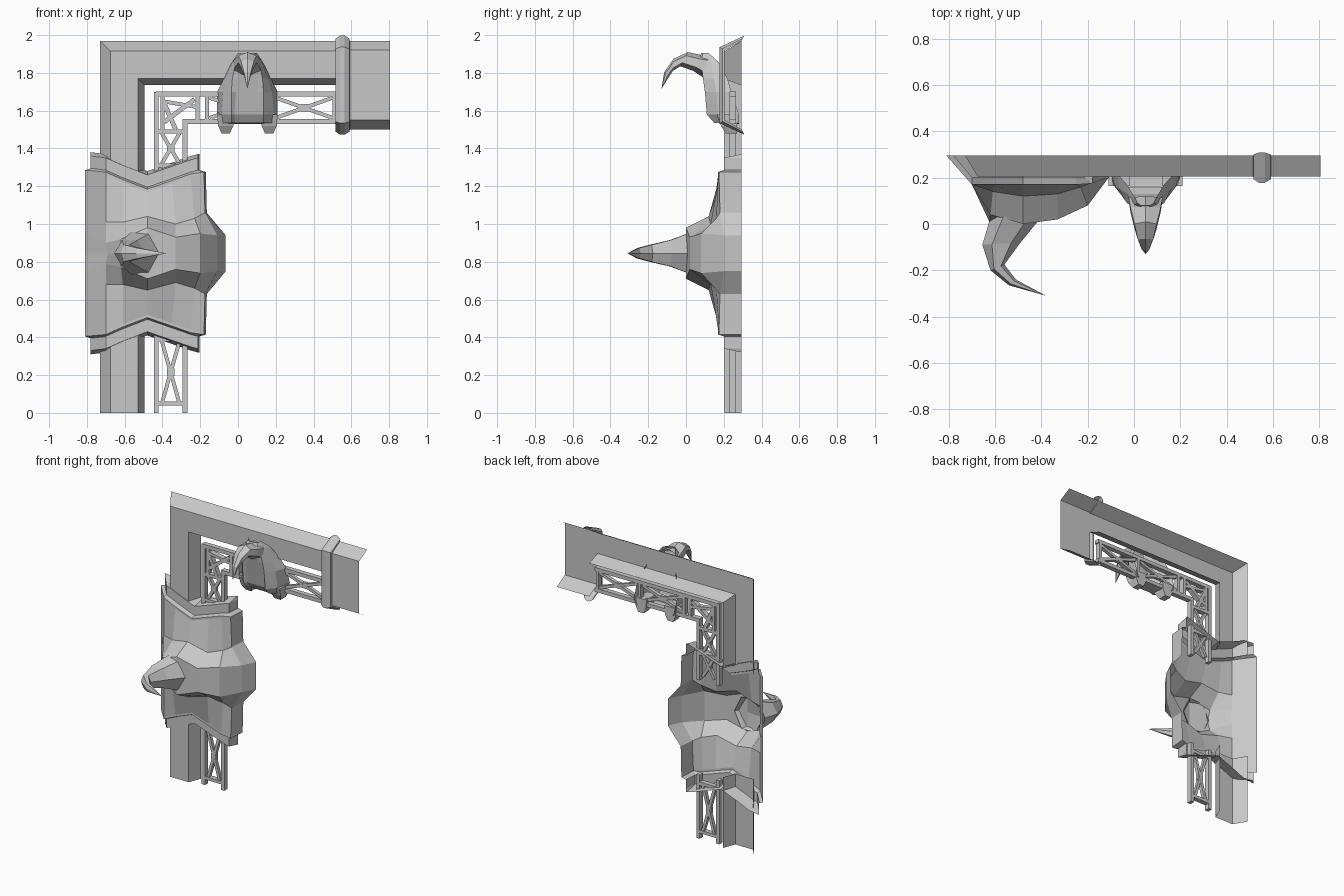
import bpy, bmesh, math
from mathutils import Vector

cube = bpy.data.objects.get("Cube")
if cube:
    bpy.data.objects.remove(cube)

grey = bpy.data.materials.new("plain grey")
grey.use_nodes = True
grey.diffuse_color = (0.58, 0.58, 0.58, 1)
grey.node_tree.nodes["Principled BSDF"].inputs["Base Color"].default_value = grey.diffuse_color

BACK = 0.295      # open rear plane of the shells
FRONT = 0.205     # front plane of the beams
MID = 0.845       # mirror height of the large head


def finish(name, bm, face_front=False):
    bmesh.ops.remove_doubles(bm, verts=bm.verts, dist=0.0005)
    bmesh.ops.recalc_face_normals(bm, faces=bm.faces)
    # Open shells must point towards the front
    if face_front and sum(f.normal.y * f.calc_area() for f in bm.faces) > 0:
        bmesh.ops.reverse_faces(bm, faces=bm.faces)
    mesh = bpy.data.meshes.new(name)
    bm.to_mesh(mesh)
    bm.free()
    mesh.materials.append(grey)
    obj = bpy.data.objects.new(name, mesh)
    bpy.context.collection.objects.link(obj)
    return obj


def add_grid(bm, rows, closed=False):
    """Skin a list of point rows with quads."""
    verts = [[bm.verts.new(p) for p in row] for row in rows]
    count = len(rows[0])
    for a, b in zip(verts, verts[1:]):
        for i in range(count if closed else count - 1):
            j = (i + 1) % count
            bm.faces.new((a[i], a[j], b[j], b[i]))
    return verts


def shell(name, rows):
    bm = bmesh.new()
    add_grid(bm, rows)
    return finish(name, bm, True)


def horn(name, sections, tip, sides):
    """Each section is two opposite points and a half-width vector."""
    rows = []
    for a, b, w in sections:
        a, b, w = Vector(a), Vector(b), Vector(w)
        mid, half = (a + b) / 2, (a - b) / 2
        angles = [math.tau * i / sides for i in range(sides)]
        rows.append([mid + half * math.cos(t) + w * math.sin(t) for t in angles])
    bm = bmesh.new()
    last = add_grid(bm, rows, True)[-1]
    end = bm.verts.new(tip)
    for i in range(sides):
        bm.faces.new((last[i], last[(i + 1) % sides], end))
    return finish(name, bm)


def add_bar(bm, p, q, width, y0=0.23, y1=0.265):
    """Rectangular bar between two (x, z) points."""
    p, q = Vector(p), Vector(q)
    d = (q - p).normalized() * width / 2
    n = Vector((-d.y, d.x))
    corners = (p + n, q + n, q - n, p - n)
    rows = [[(c.x, y, c.y) for c in corners] for y in (y0, y1)]
    v = add_grid(bm, rows, True)
    bm.faces.new(v[0])
    bm.faces.new(v[1][::-1])


# Bevelled open-backed beams of the frame
section = [(0, BACK), (0.055, FRONT), (0.2, FRONT), (0.235, BACK)]
shell("corner_beam", [[(-0.73 + d, y, 1.27), (-0.73 + d, y, 1.97 - d), (0.55, y, 1.97 - d)]
                      for d, y in section])
shell("lower_beam", [[(-0.73 + d, y, 0), (-0.73 + d, y, 0.5)] for d, y in section])


# Wide end panel and the collar ring around it
def panel_row(x, o):
    return [(x, BACK + o * 0.5, 1.97 + o), (x, FRONT - o, 1.92 + o * 0.6),
            (x, FRONT - o, 1.55 - o * 0.6), (x, BACK + o * 0.5, 1.5 - o)]


shell("end_panel", [panel_row(x, 0) for x in (0.55, 0.805)])
shell("end_ring", [panel_row(x, o) for x, o in
                   ((0.515, 0), (0.517, 0.012), (0.54, 0.027), (0.565, 0.027), (0.59, 0.012), (0.592, 0))])

# Lattice rails
L, R, B, T = -0.433, -0.28, 1.542, 1.688
rails = bmesh.new()
add_bar(rails, (L, 0), (L, 0.45), 0.026)
add_bar(rails, (R, 0), (R, 0.45), 0.026)
add_bar(rails, (L, 1.12), (L, 1.7), 0.026)
add_bar(rails, (R, 1.12), (R, B), 0.026)
add_bar(rails, (L, T), (0.53, T), 0.026)
add_bar(rails, (R - 0.013, B), (0.53, B), 0.026)
finish("lattice_rails", rails)

# Lattice cross braces
braces = bmesh.new()


def brace(x0, z0, x1, z1):
    add_bar(braces, (x0, z0), (x1, z1), 0.02, 0.235, 0.26)
    add_bar(braces, (x0, z1), (x1, z0), 0.02, 0.236, 0.259)
    cx, cz = (x0 + x1) / 2, (z0 + z1) / 2
    add_bar(braces, (cx - 0.02, cz), (cx + 0.02, cz), 0.04, 0.237, 0.258)


for z0, z1 in ((0.05, 0.38), (1.15, 1.31), (1.32, 1.48)):
    brace(L + 0.03, z0, R - 0.03, z1)
for z in (0.05, 0.39, 1.31, 1.49):
    add_bar(braces, (L, z), (R, z), 0.022)
for x0, x1 in ((-0.15, 0.16), (0.2, 0.5)):
    brace(x0, B + 0.02, x1, T - 0.02)
for x in (-0.215, -0.165, 0.18, 0.51):
    add_bar(braces, (x, B), (x, T), 0.022)
# Corner triangles
add_bar(braces, (-0.4, 1.5), (-0.4, T), 0.02)
add_bar(braces, (-0.4, 1.66), (-0.33, 1.5), 0.024)
add_bar(braces, (-0.4, 1.65), (-0.22, 1.62), 0.02)
add_bar(braces, (-0.39, 1.54), (-0.23, 1.66), 0.024)
finish("lattice_braces", braces)

# Large head: upper half rows from the rim to the middle, then mirrored
rim = [(-0.81, BACK, 1.27), (-0.7, 0.17, 1.26), (-0.61, 0.17, 1.22), (-0.48, 0.17, 1.17),
       (-0.35, 0.17, 1.215), (-0.25, 0.17, 1.25), (-0.18, 0.175, 1.26), (-0.17, BACK, 1.26)]
brow = [(-0.81, BACK, 1.06), (-0.7, 0.17, 1.01), (-0.61, 0.14, 1.01), (-0.48, 0.12, 1.04),
        (-0.33, 0.13, 1), (-0.23, 0.16, 1.03), (-0.175, 0.18, 1.06), (-0.165, BACK, 1.06)]
cheek = [(-0.81, BACK, 0.95), (-0.7, 0.17, 0.9), (-0.62, 0.04, 0.92), (-0.48, 0, 0.98),
         (-0.33, 0.02, 0.93), (-0.2, 0.08, 0.95), (-0.11, 0.2, 0.94), (-0.065, BACK, 0.94)]
middle = [(-0.81, BACK, MID), (-0.69, 0.17, MID), (-0.625, 0.01, MID), (-0.48, 0, MID),
          (-0.33, 0.02, MID), (-0.2, 0.08, MID), (-0.11, 0.2, MID), (-0.065, BACK, MID)]


def collar_row(dz, y):
    """Rim moved outward and stepped back, slightly narrower at both sides."""
    row = []
    for i, p in enumerate(rim):
        x = {0: -0.78, 6: -0.212, 7: -0.205}.get(i, p[0])
        row.append((x, BACK if i in (0, 7) else y, p[2] + dz))
    return row


top_half = [collar_row(0.11, BACK), collar_row(0.09, 0.2), collar_row(0.025, 0.2),
            [(x, y, z + 0.015) for x, y, z in rim], rim, brow, cheek]
low_half = [[(x, y, 2 * MID - z) for x, y, z in row] for row in top_half[::-1]]
shell("large_head", top_half + [middle] + low_half)


# Curved horn of the large head
def up(h):
    return (0, 0, h)


horn("large_horn", [
    ((-0.62, 0.03, MID), (-0.4, 0.03, MID), up(0.13)),
    ((-0.655, -0.09, MID), (-0.49, -0.08, MID), up(0.08)),
    ((-0.62, -0.2, MID), (-0.56, -0.175, MID), up(0.052)),
    ((-0.54, -0.265, MID), (-0.51, -0.24, MID), up(0.032)),
], (-0.38, -0.31, MID), 6)

# Small head, mirrored about its own centre
CX = 0.05


def both_sides(half, z):
    left = [(CX - dx, y, z) for dx, y in half]
    return left + [(CX + dx, y, z) for dx, y in half[::-1]]


shell("small_head", [
    both_sides([(0.14, 0.28), (0.12, 0.23), (0.08, 0.23), (0.07, 0.23)], 1.53),
    both_sides([(0.15, 0.28), (0.13, 0.18), (0.085, 0.15), (0.065, 0.16)], 1.535),
    both_sides([(0.16, 0.28), (0.14, 0.17), (0.085, 0.11), (0.07, 0.13)], 1.58),
    both_sides([(0.16, 0.24), (0.13, 0.16), (0.085, 0.1), (0.06, 0.105)], 1.7),
    both_sides([(0.125, 0.22), (0.11, 0.15), (0.08, 0.09), (0.05, 0.09)], 1.77),
    both_sides([(0.08, 0.17), (0.075, 0.13), (0.06, 0.08), (0.04, 0.07)], 1.86),
    both_sides([(0.05, 0.12), (0.045, 0.11), (0.035, 0.09), (0.02, 0.08)], 1.905),
])

# Clawed feet under the small head
for side, label in ((-1, "right"), (1, "left")):
    foot = bmesh.new()
    x = CX + side * 0.115
    rows = [[(x + sx * w, y, z) for sx, y in ((-1, y0), (1, y0), (1, 0.27), (-1, 0.27))]
            for w, y0, z in ((0.045, 0.165, 1.58), (0.04, 0.185, 1.52), (0.022, 0.21, 1.48))]
    v = add_grid(foot, rows, True)
    foot.faces.new(v[0])
    foot.faces.new(v[-1])
    finish("small_head_foot_" + label, foot)


# Curved horn of the small head
def wide(w):
    return (w, 0, 0)


horn("small_horn", [
    ((CX, 0.12, 1.9), (CX, 0.1, 1.77), wide(0.085)),
    ((CX, 0.08, 1.895), (CX, 0.04, 1.81), wide(0.075)),
    ((CX, 0.01, 1.91), (CX, -0.03, 1.835), wide(0.055)),
    ((CX, -0.065, 1.875), (CX, -0.07, 1.81), wide(0.038)),
    ((CX, -0.115, 1.805), (CX, -0.09, 1.78), wide(0.02)),
], (CX, -0.13, 1.715), 6)
